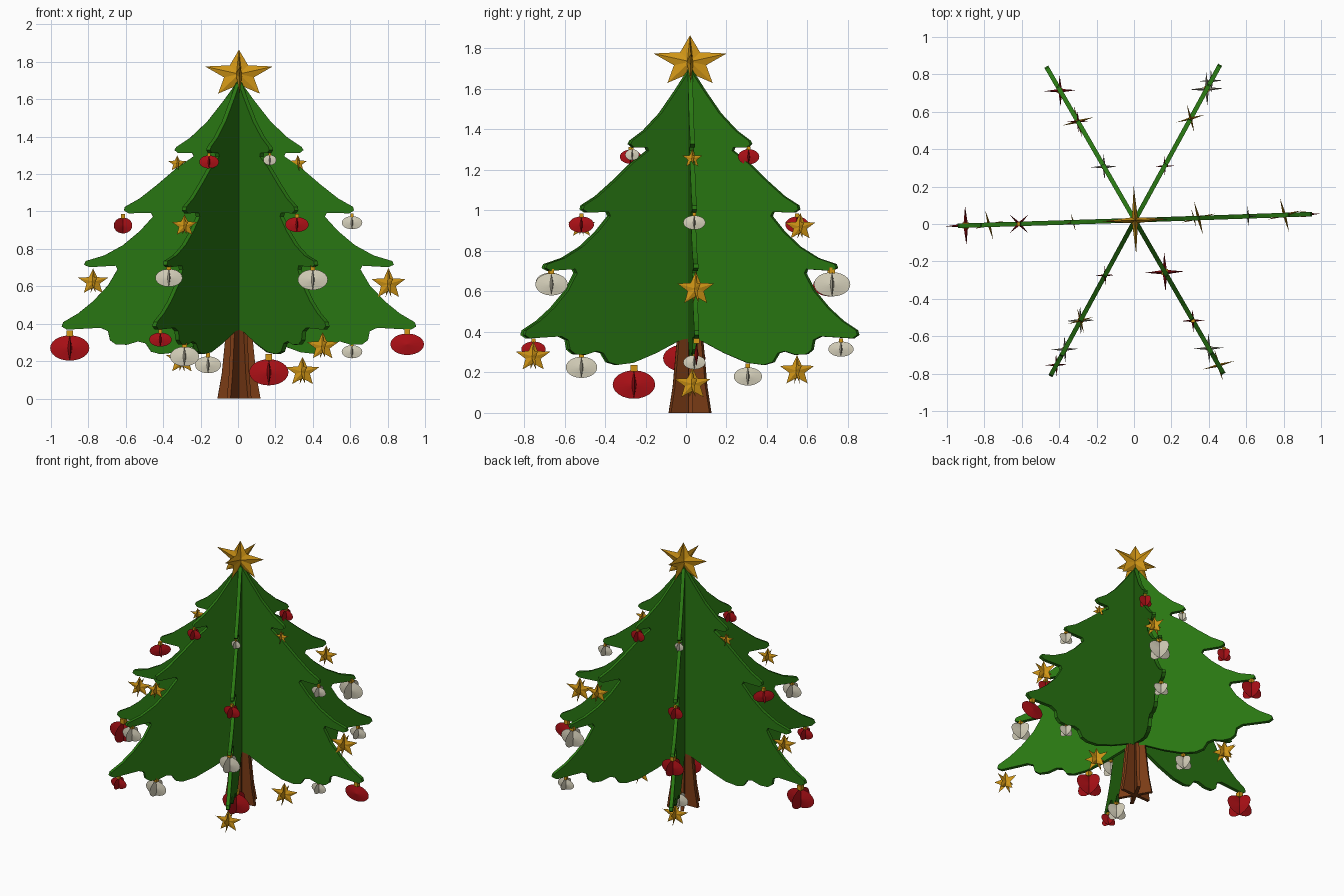
import bpy, bmesh, math
from mathutils import Matrix, Vector

if "Cube" in bpy.data.objects:
    bpy.data.objects.remove(bpy.data.objects["Cube"])

CX, CY = 0.005, 0.02


def mat(name, rgb):
    m = bpy.data.materials.new(name)
    m.diffuse_color = (*rgb, 1)
    m.use_nodes = True
    m.node_tree.nodes["Principled BSDF"].inputs["Base Color"].default_value = m.diffuse_color
    return m


GREEN = mat("leaf green", (0.022, 0.185, 0.006))
BROWN = mat("bark brown", (0.2, 0.045, 0.008))
RED = mat("bauble red", (0.42, 0.005, 0.008))
WHITE = mat("bauble cream", (0.68, 0.64, 0.5))
GOLD = mat("gold", (0.65, 0.31, 0.008))


def finish(bm, name, material):
    bmesh.ops.recalc_face_normals(bm, faces=bm.faces)
    me = bpy.data.meshes.new(name)
    bm.to_mesh(me)
    bm.free()
    me.materials.append(material)
    ob = bpy.data.objects.new(name, me)
    bpy.context.collection.objects.link(ob)
    return ob


def plate(name, pts, thick, angle, material):
    """Flat cut-out in the radial plane at the given angle."""
    bm = bmesh.new()
    f = bm.faces.new([bm.verts.new((r, -thick / 2, z)) for r, z in pts])
    ext = bmesh.ops.extrude_face_region(bm, geom=[f])
    vs = [v for v in ext["geom"] if isinstance(v, bmesh.types.BMVert)]
    bmesh.ops.translate(bm, verts=vs, vec=(0, thick, 0))
    bmesh.ops.triangulate(bm, faces=[f for f in bm.faces if len(f.verts) > 4])
    bm.transform(Matrix.Translation((CX, CY, 0)) @ Matrix.Rotation(math.radians(angle), 4, 'Z'))
    return finish(bm, name, material)


def lens(bm, outline, puff, m):
    """Thin plate, thickest in the middle, tapering to its outline."""
    ring = [bm.verts.new(m @ Vector((x, 0, z))) for x, z in outline]
    for s in (-1, 1):
        c = bm.verts.new(m @ Vector((0, s * puff, 0)))
        for i in range(len(ring)):
            bm.faces.new((ring[i - 1], ring[i], c))


def crossed(name, outline, puff, loc, turn, material, count=2):
    bm = bmesh.new()
    for k in range(count):
        lens(bm, outline, puff, Matrix.Translation(loc)
             @ Matrix.Rotation(math.radians(turn + 90 * k), 4, 'Z'))
    return finish(bm, name, material)


def star(name, loc, rx, rz, turn):
    pts = []
    for i in range(10):
        a = math.pi / 2 + i * math.pi / 5
        k = 1 if i % 2 == 0 else 0.44
        pts.append((k * rx * math.cos(a), k * rz * math.sin(a)))
    crossed(name, pts, rx * 0.09, loc, turn, GOLD)


def bauble(name, loc, w, h, turn, material, count=2):
    pts = [(w / 2 * math.cos(i * math.pi / 12), h / 2 * math.sin(i * math.pi / 12))
           for i in range(24)]
    crossed(name, pts, w * 0.06, loc, turn, material, count)
    # gold cap
    bm = bmesh.new()
    s = w * 0.16
    bmesh.ops.create_cube(bm, size=1, matrix=Matrix.Translation(
        (loc[0], loc[1], loc[2] + h / 2 + s * 0.3)) @ Matrix.Diagonal((s, s, s, 1)))
    finish(bm, name + "_cap", GOLD)


# half outline of a tree panel (radius, height)
LEAF = [(0, 1.706), (.08, 1.595), (.17, 1.48), (.26, 1.395), (.335, 1.345), (.345, 1.328),
        (.325, 1.312), (.25, 1.312), (.242, 1.295), (.33, 1.235), (.435, 1.145), (.53, 1.07),
        (.61, 1.025), (.615, 1.005), (.59, .99), (.47, .992), (.46, .972), (.53, .895),
        (.62, .82), (.72, .765), (.82, .735), (.828, .715), (.80, .702), (.66, .71),
        (.65, .69), (.70, .605), (.78, .52), (.86, .455), (.94, .408), (.948, .385),
        (.92, .368), (.74, .378), (.70, .36), (.69, .312), (.66, .29), (.60, .287),
        (.54, .305), (.50, .295), (.47, .25), (.42, .237), (.33, .247), (.2, .295),
        (.06, .36), (0, .37)]
TRUNK = [(0, 0), (.115, 0), (.092, .13), (.075, .30), (.066, .39), (0, .39)]

# ornaments per panel: kind, radius, height, width, height of bauble
PANELS = {
    2: [("S", .315, 1.26, .10, .085), ("W", .605, .94, .11, .07), ("S", .80, .62, .187, .155),
        ("R1", .90, .29, .18, .115), ("W", .605, .25, .11, .07), ("S", .34, .15, .185, .145)],
    61.3: [("R", .33, 1.265, .105, .075), ("S", .62, .925, .155, .125), ("W", .80, .635, .18, .12),
           ("W", .85, .315, .125, .075)],
    120: [("W", .325, 1.27, .07, .055), ("R", .61, .93, .115, .08), ("R", .80, .63, .17, .11),
          ("S", .61, .215, .175, .14), ("W", .33, .18, .14, .09)],
    181.8: [("S", .33, 1.26, .10, .08), ("RX", .62, .925, .14, .085), ("S", .78, .63, .165, .13),
            ("R", .905, .27, .21, .135)],
    241.5: [("R", .335, 1.265, .105, .07), ("S", .61, .93, .14, .11), ("W", .785, .645, .145, .095),
            ("R", .88, .315, .12, .075), ("W", .61, .225, .155, .105)],
    300: [("W", .33, 1.275, .07, .055), ("R", .62, .93, .125, .08), ("W", .79, .635, .16, .11),
          ("S", .895, .285, .175, .14), ("R", .32, .14, .21, .14)],
}

for n, (ang, items) in enumerate(PANELS.items(), 1):
    plate(f"foliage_panel_{n}", LEAF, 0.024, ang, GREEN)
    plate(f"trunk_panel_{n}", TRUNK, 0.022, ang, BROWN)
    a = math.radians(ang)
    for i, (kind, r, z, w, h) in enumerate(items, 1):
        loc = (CX + r * math.cos(a), CY + r * math.sin(a), z)
        if kind == "S":
            star(f"star_ornament_{n}_{i}", (loc[0], loc[1], z - h * 0.05),
                 w / 1.9, h / 1.81, 15)
        else:
            turn = 45 if kind == "RX" else 2
            bauble(f"bauble_{n}_{i}", loc, w, h, turn, WHITE if kind == "W" else RED,
                   1 if kind == "R1" else 2)

# tree topper
star("top_star", (CX, CY, 1.735), 0.19, 0.13, 2)
